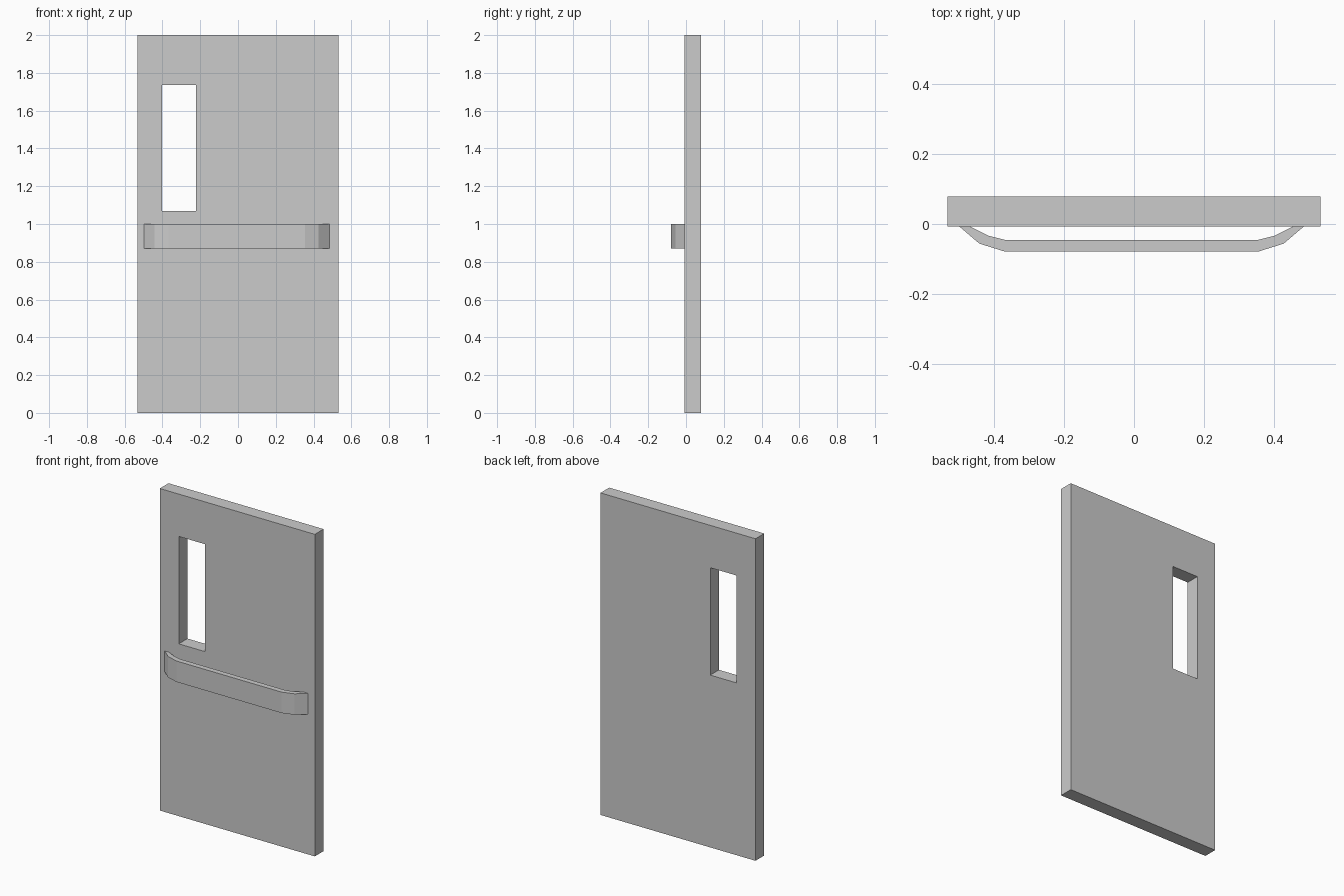
import bpy, bmesh
from mathutils import Vector

if "Cube" in bpy.data.objects:
    bpy.data.objects.remove(bpy.data.objects["Cube"])

FACE_Y, BACK_Y = -0.007, 0.0786


def extruded(name, points, faces, offset):
    """Solid made by extruding flat faces along an offset."""
    bm = bmesh.new()
    verts = [bm.verts.new(p) for p in points]
    for f in faces:
        bm.faces.new([verts[i] for i in f])
    ext = bmesh.ops.extrude_face_region(bm, geom=bm.faces[:], use_keep_orig=True)
    moved = [g for g in ext["geom"] if isinstance(g, bmesh.types.BMVert)]
    bmesh.ops.translate(bm, verts=moved, vec=Vector(offset))
    bmesh.ops.recalc_face_normals(bm, faces=bm.faces[:])
    mesh = bpy.data.meshes.new(name)
    bm.to_mesh(mesh)
    bm.free()
    obj = bpy.data.objects.new(name, mesh)
    bpy.context.collection.objects.link(obj)
    return obj


# Door slab: rectangular ring around the window opening
def rectangle(x0, x1, z0, z1):
    return [(x0, FACE_Y, z0), (x1, FACE_Y, z0), (x1, FACE_Y, z1), (x0, FACE_Y, z1)]

ring = rectangle(-0.5325, 0.5325, 0, 2) + rectangle(-0.402, -0.222, 1.07, 1.737)
ring_faces = [(i, (i + 1) % 4, (i + 1) % 4 + 4, i + 4) for i in range(4)]
extruded("door_panel", ring, ring_faces, (0, BACK_Y - FACE_Y, 0))

# Push bar: bent strip, mirrored half profile, extruded upward
CENTRE_X, BAR_Z, BAR_HEIGHT = -0.007, 0.87, 0.13
outer = [(0.4915, FACE_Y), (0.434, -0.056), (0.3615, -0.0786)]
inner = [(0.4615, FACE_Y), (0.4095, -0.033), (0.3615, -0.045)]


def full_path(half):
    path = [(-x, y) for x, y in half] + half[::-1]
    return [(CENTRE_X + x, y, BAR_Z) for x, y in path]

n = 2 * len(outer)
strip_faces = [(i, i + 1, n + i + 1, n + i) for i in range(n - 1)]
extruded("push_bar", full_path(outer) + full_path(inner), strip_faces, (0, 0, BAR_HEIGHT))
